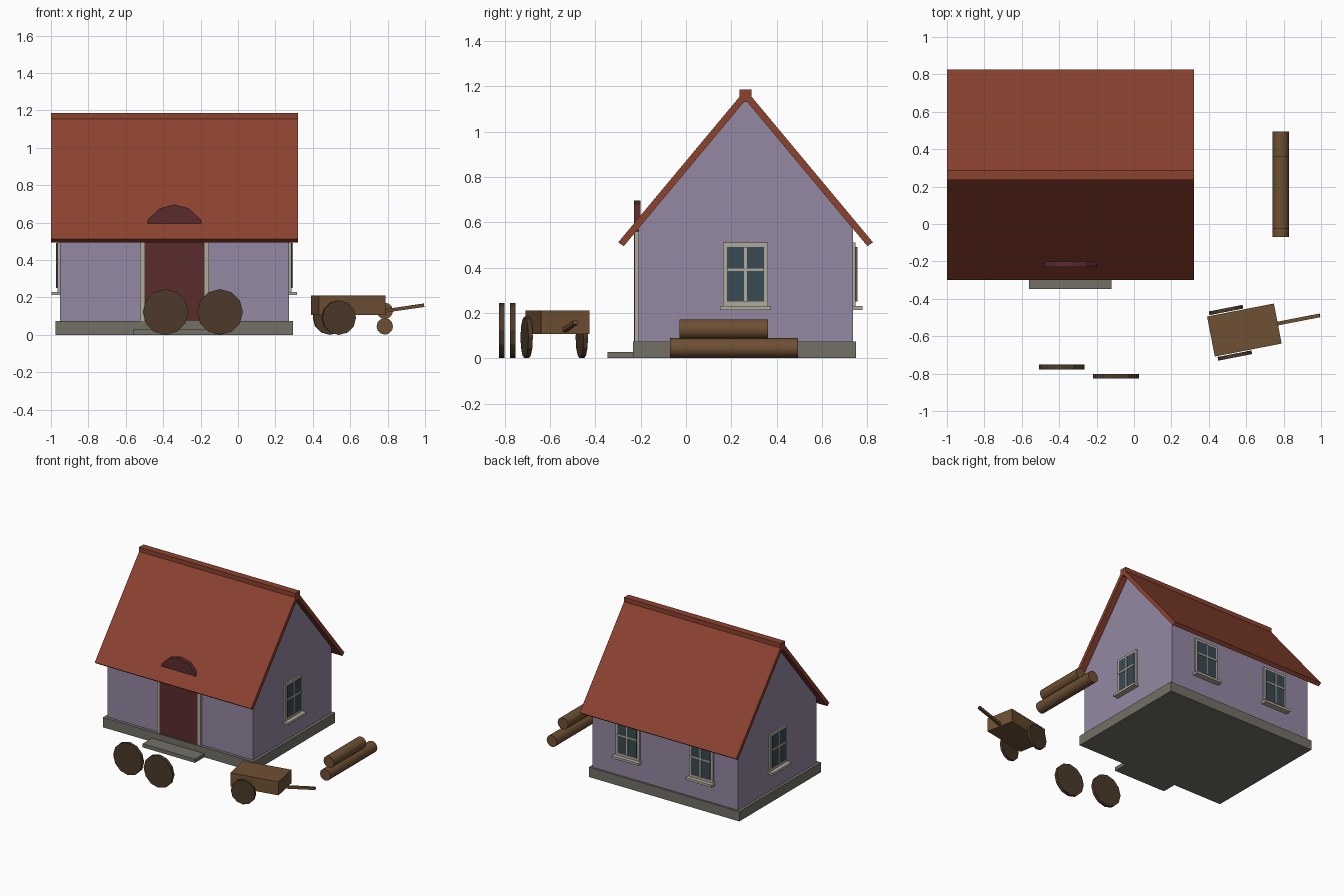
import bpy
from math import pi, sin, cos, radians
from mathutils import Matrix, Vector

if "Cube" in bpy.data.objects:
    bpy.data.objects.remove(bpy.data.objects["Cube"])


def material(name, hex_code):
    lin = []
    for i in (0, 2, 4):
        c = int(hex_code[i:i + 2], 16) / 255
        lin.append(c / 12.92 if c < 0.04 else ((c + 0.055) / 1.055) ** 2.4)
    m = bpy.data.materials.new(name)
    m.use_nodes = True
    m.diffuse_color = (*lin, 1)
    m.node_tree.nodes["Principled BSDF"].inputs["Base Color"].default_value = (*lin, 1)
    return m


PLASTER = material("lilac plaster", "9488A3")
ROOF = material("roof red", "8C4230")
STONE = material("grey stone", "737066")
DOOR = material("door dark red", "5B2B2D")
TRIM = material("pale trim", "B0AA9C")
GLASS = material("dark glass", "394A52")
WOOD = material("brown wood", "6E5033")
WHEEL = material("dark wheel wood", "4C3A29")


def prism(name, profile, depth, mat, matrix=Matrix()):
    """Extrude a profile of (x, z) points along y, from depth[0] to depth[1]."""
    n = len(profile)
    verts = [(x, y, z) for y in depth for x, z in profile]
    faces = [tuple(range(n)), tuple(range(2 * n - 1, n - 1, -1))]
    faces += [(i, i + n, (i + 1) % n + n, (i + 1) % n) for i in range(n)]
    mesh = bpy.data.meshes.new(name)
    mesh.from_pydata([matrix @ Vector(v) for v in verts], [], faces)
    mesh.materials.append(mat)
    ob = bpy.data.objects.new(name, mesh)
    bpy.context.collection.objects.link(ob)
    return ob


def box(name, x, y, z, mat, matrix=Matrix()):
    outline = [(x[0], z[0]), (x[1], z[0]), (x[1], z[1]), (x[0], z[1])]
    return prism(name, outline, y, mat, matrix)


def disc(name, x, z, r, y, mat, sides=12, matrix=Matrix()):
    ring = [(x + r * sin(2 * pi * i / sides), z + r * cos(2 * pi * i / sides))
            for i in range(sides)]
    return prism(name, ring, y, mat, matrix)


CX, CY = -0.34, 0.263      # centre of the house
SLOPE, APEX = 1.2, 1.14    # underside of the roof
HALF_X, HALF_Y = 0.613, 0.473
turn = Matrix.Translation((CX, CY, 0)) @ Matrix.Rotation(pi / 2, 4, 'Z')

# Base, gabled walls and step
box("plinth", (CX - 0.635, CX + 0.635), (-0.235, 0.75), (0, 0.075), STONE)
box("door_step", (-0.562, -0.12), (-0.347, -0.232), (0, 0.028), STONE)
eave = APEX - SLOPE * HALF_Y
gable = [(-HALF_Y, 0.07), (HALF_Y, 0.07), (HALF_Y, eave), (0, APEX), (-HALF_Y, eave)]
prism("walls", gable, (-HALF_X, HALF_X), PLASTER, turn)

# Roof slabs and ridge cap
for side, label in ((-1, "front"), (1, "back")):
    slab = [(0, APEX), (side * 0.538, APEX - SLOPE * 0.538),
            (side * 0.562, APEX + 0.046 - SLOPE * 0.562), (0, APEX + 0.046)]
    prism(label + "_roof", slab, (-0.66, 0.66), ROOF, turn)
box("ridge_cap", (-1, 0.32), (CY - 0.027, CY + 0.027), (1.13, 1.187), ROOF)

# Arched door rising through the roof, with jambs
arch = [(CX + 0.16 * cos(pi * i / 6), 0.537 + 0.16 * sin(pi * i / 6)) for i in range(7)]
prism("door", [(CX - 0.16, 0.075), (CX + 0.16, 0.075)] + arch, (-0.23, -0.2), DOOR)
for side, label in ((-1, "right"), (1, "left")):
    xs = sorted((CX + side * 0.16, CX + side * 0.185))
    box(label + "_door_jamb", xs, (-0.228, -0.2), (0.075, 0.56), TRIM)


def window(name, matrix):
    """Window on a wall at local y = 0 that faces local -y."""
    box(name + "_frame", (-0.1, 0.1), (-0.012, 0.01), (0.23, 0.51), TRIM, matrix)
    box(name + "_glass", (-0.081, 0.081), (-0.017, 0), (0.25, 0.491), GLASS, matrix)
    box(name + "_mullion", (-0.006, 0.006), (-0.021, 0), (0.25, 0.491), TRIM, matrix)
    box(name + "_transom", (-0.081, 0.081), (-0.021, 0), (0.385, 0.397), TRIM, matrix)
    box(name + "_sill", (-0.112, 0.112), (-0.043, 0.01), (0.212, 0.23), TRIM, matrix)


for name, x, y, angle in (("left_window", CX + HALF_X, CY, 90),
                          ("right_window", CX - HALF_X, CY, -90),
                          ("back_left_window", CX + 0.31, CY + HALF_Y, 180),
                          ("back_right_window", CX - 0.31, CY + HALF_Y, 180)):
    window(name, Matrix.Translation((x, y, 0)) @ Matrix.Rotation(radians(angle), 4, 'Z'))

# Loose wheels standing in front
disc("loose_wheel_right", -0.387, 0.122, 0.122, (-0.777, -0.752), WHEEL)
disc("loose_wheel_left", -0.096, 0.122, 0.122, (-0.826, -0.802), WHEEL)

# Stacked logs
for name, z, ys in (("lower_log", 0.045, (-0.07, 0.495)), ("upper_log", 0.128, (-0.028, 0.363))):
    log = disc(name, 0.785, z, 0.044, ys, WOOD, 12)
    bpy.ops.object.select_all(action='DESELECT')
    log.select_set(True)
    bpy.context.view_layer.objects.active = log
    bpy.ops.object.shade_smooth_by_angle(angle=radians(40))

# Hand cart, turned slightly
cart = Matrix.Translation((0.59, -0.567, 0)) @ Matrix.Rotation(radians(11), 4, 'Z')
box("cart_body", (-0.182, 0.182), (-0.109, 0.109), (0.107, 0.21), WOOD, cart)
for side, label in ((-1, "right"), (1, "left")):
    ys = sorted((side * 0.114, side * 0.134))
    disc(label + "_cart_wheel", -0.076, 0.092, 0.092, ys, WHEEL, 12, cart)
pole = [(0.17, 0.115), (0.412, 0.149), (0.41, 0.167), (0.17, 0.133)]
prism("cart_handle", pole, (-0.01, 0.01), WOOD, cart)
